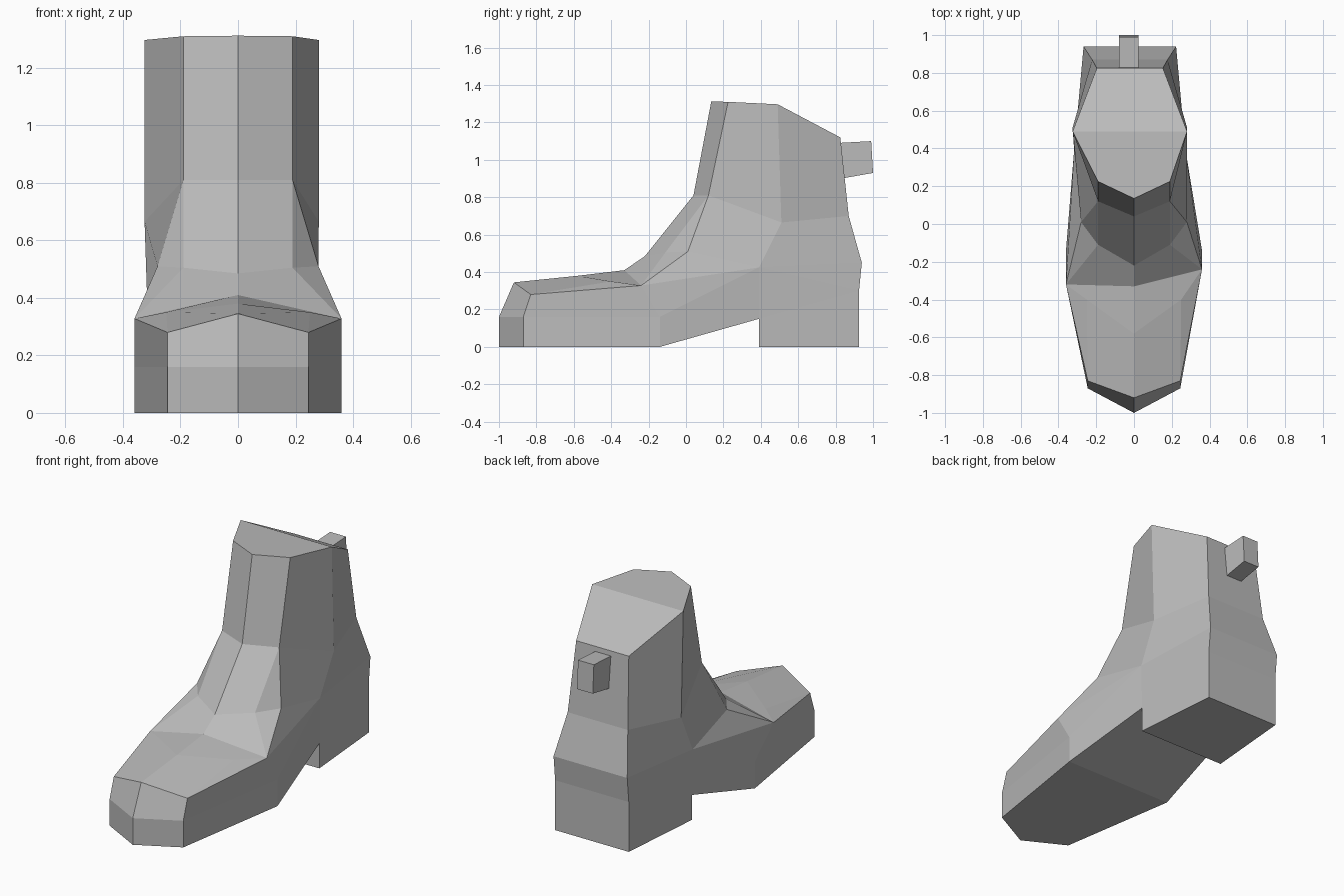
import bpy
import bmesh

cube = bpy.data.objects.get("Cube")
if cube:
    bpy.data.objects.remove(cube, do_unlink=True)

grey = bpy.data.materials.new("plain grey")
grey.use_nodes = True
grey.diffuse_color = (0.5, 0.5, 0.5, 1)
grey.node_tree.nodes["Principled BSDF"].inputs["Base Color"].default_value = (0.5, 0.5, 0.5, 1)


def finish(bm, name):
    """Turn a bmesh into a flat shaded grey object."""
    bmesh.ops.recalc_face_normals(bm, faces=bm.faces)
    mesh = bpy.data.meshes.new(name)
    bm.to_mesh(mesh)
    bm.free()
    mesh.materials.append(grey)
    obj = bpy.data.objects.new(name, mesh)
    bpy.context.collection.objects.link(obj)


def add_face(bm, verts, points):
    """Add a face through the points, sharing vertices and dropping repeats."""
    corners = list(dict.fromkeys(points))
    if len(corners) > 2:
        for p in corners:
            if p not in verts:
                verts[p] = bm.verts.new(p)
        bm.faces.new([verts[p] for p in corners])


def skin(bm, verts, rail_a, rail_b):
    """Join two rails with a strip; repeated points make triangles."""
    for i in range(len(rail_a) - 1):
        add_face(bm, verts, (rail_a[i], rail_a[i + 1], rail_b[i + 1], rail_b[i]))


# Toe cap corners
cap_floor = (0.245, -0.87, 0)
cap_mid = (0.245, -0.87, 0.16)
cap_top = (0.245, -0.83, 0.28)
ridge = (0.25, -0.4, 0.35)
# Ball of the foot, the widest part
ball_floor = (0.36, -0.14, 0)
ball_mid = (0.36, -0.14, 0.16)
ball = (0.36, -0.24, 0.328)
# Instep and front crease of the shaft
instep_side = (0.19, -0.11, 0.505)
crease_low = (0.28, 0.01, 0.51)
crease = (0.19, 0.12, 0.81)
crease_rim = (0.19, 0.225, 1.31)
# Heel breast and ankle
heel_front = (0.268, 0.39, 0)
arch = (0.268, 0.39, 0.15)
ankle_low = (0.273, 0.39, 0.425)
ankle = (0.281, 0.51, 0.665)
ankle_rim = (0.281, 0.49, 1.297)
# Back corners
heel_floor = (0.223, 0.925, 0)
heel_mid = (0.223, 0.925, 0.3)
heel_top = (0.223, 0.94, 0.45)
back = (0.178, 0.87, 0.7)
back_rim = (0.153, 0.825, 1.12)

# Rails from the toe up to the rim, ordered from the centre line outwards
centre_rail = [(0, y, z) for y, z in (
    (-1, 0), (-1, 0.16), (-0.92, 0.345), (-0.58, 0.38),
    (-0.33, 0.41), (-0.22, 0.485), (0.04, 0.81), (0.135, 1.312))]
cap_rail = [cap_floor, cap_mid, cap_top, ridge, ball, instep_side, crease, crease_rim]
ball_rail = [ball_floor, ball_mid, ball, ball, ball, crease_low, crease, crease_rim]
ankle_rail = [arch] + [ankle_low] * 5 + [ankle, ankle_rim]
# Rails of the heel quarter
quarter_rail = [heel_front, arch, ankle_low, ankle_low, ankle, ankle_rim]
back_rail = [heel_floor, heel_mid, heel_mid, heel_top, back, back_rim]
# Edge of the strip running under the arch, round the heel and up the back
under_rail = [ball_floor, arch, heel_front, heel_floor, heel_mid,
              heel_top, back, back_rim, ankle_rim]


def mirror(p):
    """Reflect a point; the rear leans right and the right ball sits forward."""
    x, y, z = p
    lean = 0.044 if y > 0.35 else 0
    return (-x - lean, y - 0.08 if p == ball else y, z)


def same(p):
    return p


# Boot body
bm = bmesh.new()
verts = {}
strips = ((centre_rail, cap_rail), (cap_rail, ball_rail),
          (ball_rail, ankle_rail), (quarter_rail, back_rail))
for place in (same, mirror):
    for rail_a, rail_b in strips:
        skin(bm, verts, [place(p) for p in rail_a], [place(p) for p in rail_b])
skin(bm, verts, under_rail, [mirror(p) for p in under_rail])
# Front sole and shaft top
for tip, a, b in ((centre_rail[0], cap_floor, ball_floor),
                  (centre_rail[-1], crease_rim, ankle_rim)):
    add_face(bm, verts, (tip, a, b, mirror(b), mirror(a)))
finish(bm, "boot_body")

# Pull tab at the back: a side profile extruded across
bm = bmesh.new()
profile = [(0.81, 1.09), (0.99, 1.1), (1.0, 0.93), (0.83, 0.9)]
skin(bm, {}, *[[(x, y, z) for y, z in profile + profile[:1]] for x in (-0.08, 0.025)])
bmesh.ops.holes_fill(bm, edges=bm.edges)
finish(bm, "pull_tab")
